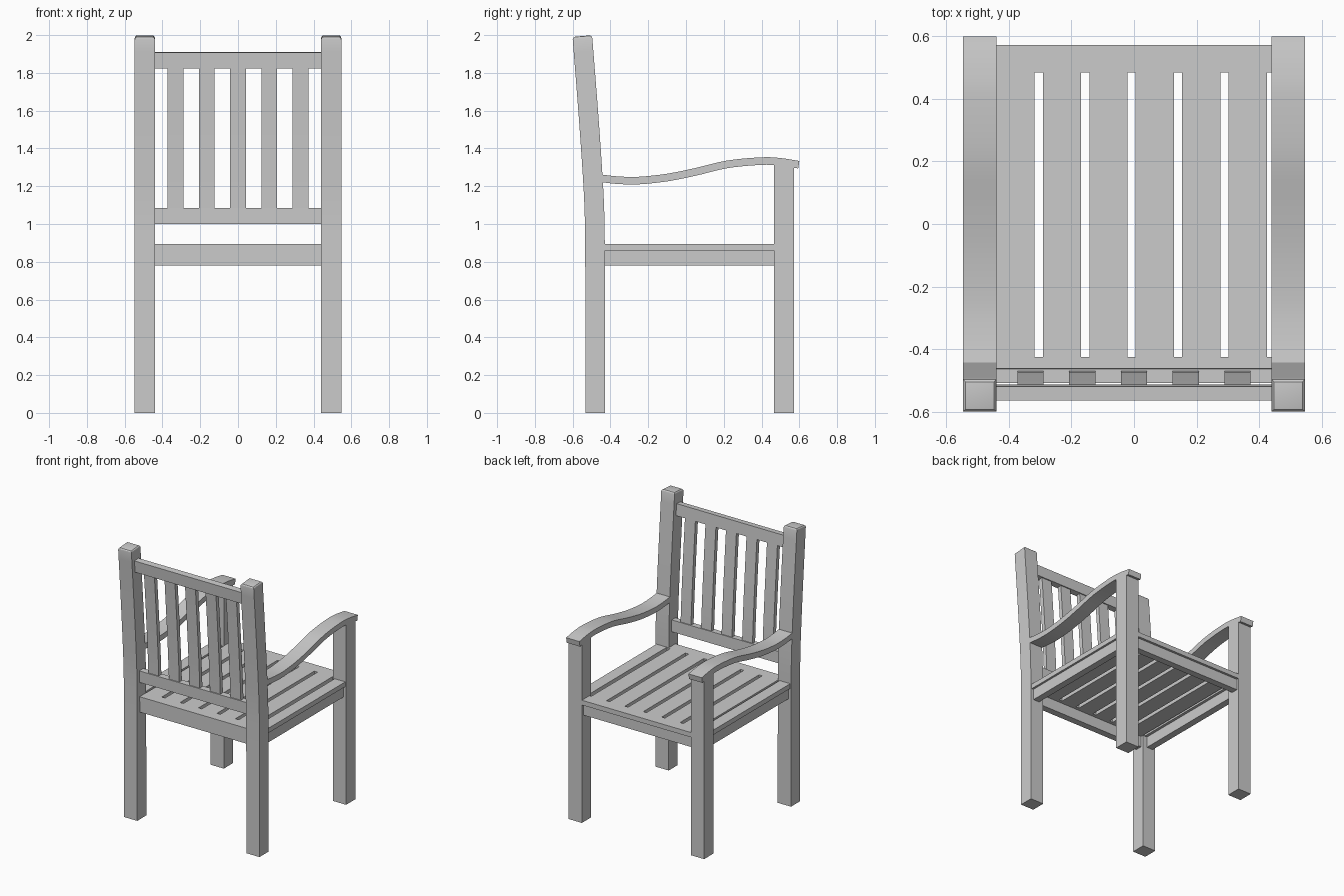
import bpy, bmesh
from mathutils import Vector

if "Cube" in bpy.data.objects:
    bpy.data.objects.remove(bpy.data.objects["Cube"])


def finish(name, bm):
    bmesh.ops.recalc_face_normals(bm, faces=bm.faces)
    mesh = bpy.data.meshes.new(name)
    bm.to_mesh(mesh)
    bm.free()
    ob = bpy.data.objects.new(name, mesh)
    bpy.context.collection.objects.link(ob)
    return ob


def box(name, x, y, z):
    bm = bmesh.new()
    bmesh.ops.create_cube(bm, size=1)
    for v in bm.verts:
        v.co = [a + (b - a) * (c + 0.5) for (a, b), c in zip((x, y, z), v.co)]
    return finish(name, bm)


def smooth_path(points, steps=5):
    """Catmull-Rom curve through (y, z) points."""
    p = [Vector(q) for q in points]
    p = [2 * p[0] - p[1]] + p + [2 * p[-1] - p[-2]]
    out = []
    for i in range(1, len(p) - 2):
        a, b, c, d = p[i - 1:i + 3]
        for k in range(steps):
            t = k / steps
            out.append(0.5 * (2 * b + (c - a) * t + (2 * a - 5 * b + 4 * c - d) * t * t
                              + (3 * b - a - 3 * c + d) * t ** 3))
    return out + [p[-2]]


def ribbon(name, x, path, thick, end_bevel=0):
    """Bent bar of rectangular section following a (y, z) path."""
    bm = bmesh.new()
    rings = []
    for i, p in enumerate(path):
        d = (path[min(i + 1, len(path) - 1)] - path[max(i - 1, 0)]).normalized()
        n = Vector((-d.y, d.x)) * thick / 2
        rings.append([bm.verts.new((xx, *(p + s * n)))
                      for xx, s in ((x[0], -1), (x[1], -1), (x[1], 1), (x[0], 1))])
    for a, b in zip(rings, rings[1:]):
        for k in range(4):
            bm.faces.new((a[k], a[(k + 1) % 4], b[(k + 1) % 4], b[k]))
    bm.faces.new(rings[0])
    cap = bm.faces.new(rings[-1])
    if end_bevel:
        bmesh.ops.bevel(bm, geom=list(cap.edges), offset=end_bevel, segments=3,
                        profile=0.5, affect='EDGES')
    return finish(name, bm)


IN, OUT = 0.44, 0.547
post_path = smooth_path([(-.481, 0), (-.481, .5), (-.482, .9), (-.486, 1.1),
                         (-.497, 1.3), (-.518, 1.6), (-.549, 1.995)])
arm_path = smooth_path([(-.46, 1.243), (-.36, 1.232), (-.25, 1.23), (-.1, 1.246),
                        (.05, 1.276), (.22, 1.316), (.4, 1.333), (.5, 1.329), (.597, 1.314)])


def back_y(z):
    """Depth of the rear post centre line at a height."""
    for a, b in zip(post_path, post_path[1:]):
        if a.y <= z <= b.y:
            return a.x + (b.x - a.x) * (z - a.y) / (b.y - a.y)


def back_path(z0, z1, n):
    return [Vector((back_y(z0 + (z1 - z0) * i / n), z0 + (z1 - z0) * i / n)) for i in range(n + 1)]


# posts, arms and side seat parts on both sides
for s, side in ((-1, "left"), (1, "right")):
    span = sorted((s * IN, s * OUT))
    ribbon(f"back_post_{side}", span, post_path, 0.104, end_bevel=0.015)
    box(f"front_leg_{side}", span, (.465, .572), (0, 1.315))
    ribbon(f"arm_{side}", span, arm_path, 0.04)
    box(f"seat_side_board_{side}", sorted((s * .455, s * .54)), (-.44, .48), (.86, .895))
    box(f"seat_side_rail_{side}", sorted((s * .475, s * .525)), (-.44, .48), (.78, .86))

# seat front and back boards with rails below
box("seat_front_board", (-.45, .45), (.485, .572), (.86, .895))
box("seat_back_board", (-.45, .45), (-.505, -.425), (.86, .895))
box("seat_front_rail", (-.45, .45), (.505, .555), (.78, .86))
box("seat_back_rail", (-.45, .45), (-.50, -.45), (.78, .86))

# seat slats
for i in range(6):
    c = -.379 + i * .1485
    box(f"seat_slat_{i + 1}", (c - .061, c + .061), (-.43, .49), (.86, .895))

# backrest rails and slats
ribbon("backrest_lower_rail", (-.45, .45), back_path(1.0, 1.085, 1), 0.045)
ribbon("backrest_upper_rail", (-.45, .45), back_path(1.825, 1.91, 1), 0.045)
for i in range(5):
    c = (i - 2) * .1655
    ribbon(f"backrest_slat_{i + 1}", (c - .042, c + .042), back_path(1.07, 1.84, 8), 0.03)

# soft shading on the curved parts only
bpy.ops.object.select_all(action='SELECT')
bpy.context.view_layer.objects.active = bpy.data.objects["arm_left"]
bpy.ops.object.shade_smooth_by_angle(angle=0.52)
